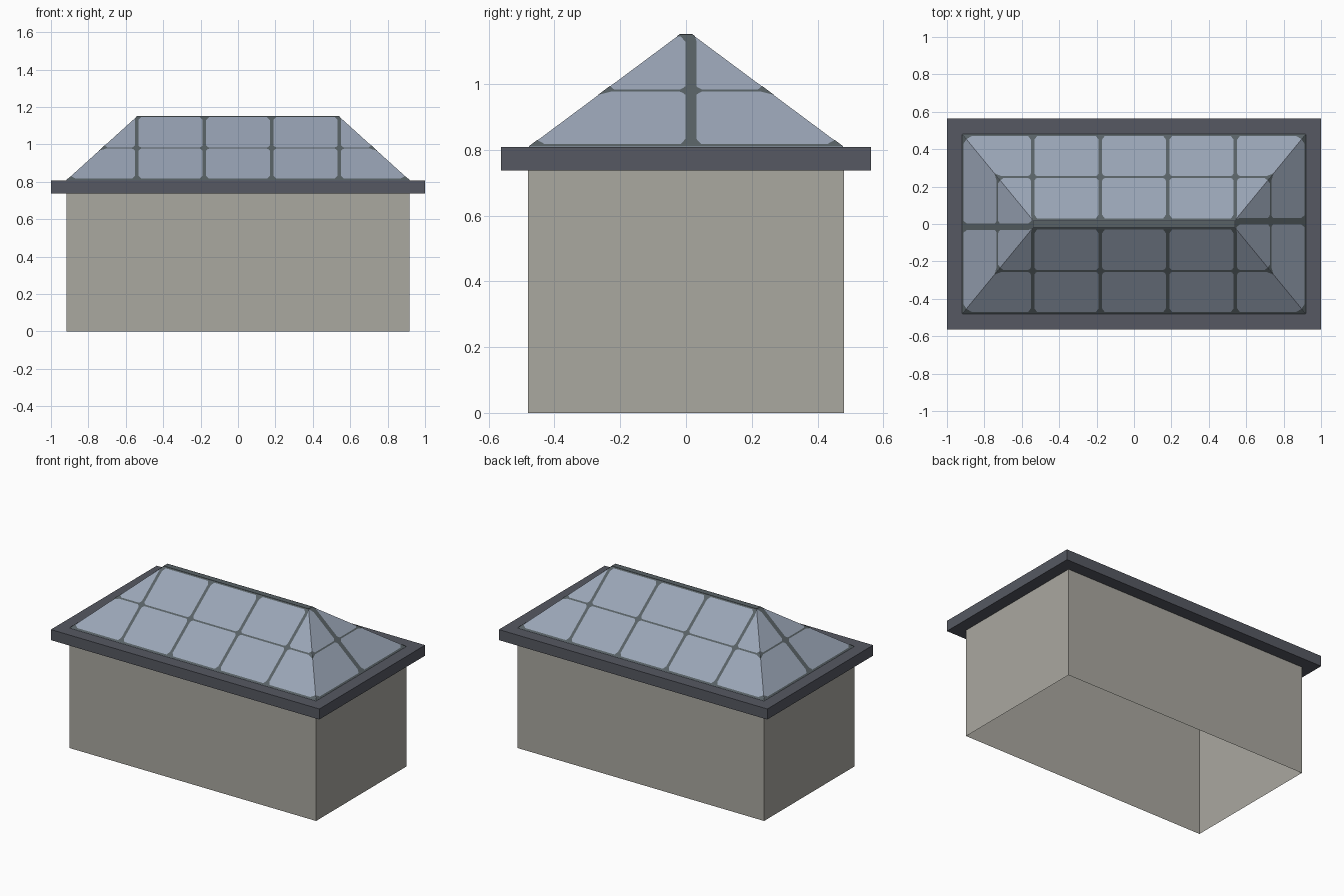
import bpy, bmesh
from mathutils import Vector

if "Cube" in bpy.data.objects:
    bpy.data.objects.remove(bpy.data.objects["Cube"])


def mat(name, srgb):
    m = bpy.data.materials.new(name)
    lin = [((c / 255 + 0.055) / 1.055) ** 2.4 for c in srgb]
    m.diffuse_color = (*lin, 1)
    m.use_nodes = True
    m.node_tree.nodes["Principled BSDF"].inputs["Base Color"].default_value = m.diffuse_color
    return m


STONE = mat("warm grey wall", (170, 168, 160))
SLATE = mat("dark slate", (86, 89, 98))
GLASS = mat("blue grey glass", (153, 164, 181))
BARS = mat("glazing bar grey", (88, 97, 101))


def make(name, bm, *mats):
    me = bpy.data.meshes.new(name)
    bm.to_mesh(me)
    bm.free()
    for m in mats:
        me.materials.append(m)
    ob = bpy.data.objects.new(name, me)
    bpy.context.collection.objects.link(ob)
    return ob


def box(name, hx, hy, z0, z1, m, open_ends=False):
    bm = bmesh.new()
    bmesh.ops.create_cube(bm, size=1)
    for v in bm.verts:
        v.co = Vector((v.co.x * 2 * hx, v.co.y * 2 * hy, z0 + (v.co.z + 0.5) * (z1 - z0)))
    if open_ends:
        bm.normal_update()
        ends = [f for f in bm.faces if abs(f.normal.z) > 0.5]
        bmesh.ops.delete(bm, geom=ends, context='FACES_ONLY')
    return make(name, bm, m)


# Hollow wall block and overhanging slab
box("wall_block", 0.918, 0.48, 0, 0.74, STONE, True)
box("eave_slab", 1.0, 0.563, 0.737, 0.808, SLATE)

# Roof slopes: u runs along the eave, t goes 0 (eave) to 1 (ridge)
Z0, RISE = 0.808, 0.342
BX, BY, TX, TY = 0.918, 0.48, 0.54, 0.02


def hx(t): return BX + (TX - BX) * t
def hy(t): return BY + (TY - BY) * t


def place(axis, s, u, t):
    half = hx(t) if axis == 'x' else hy(t)
    u = max(-half, min(half, u))
    z = Z0 + RISE * t
    return Vector((u, s * hy(t), z)) if axis == 'x' else Vector((s * hx(t), u, z))


def outward(axis, s):
    if axis == 'x':
        return Vector((0, s * RISE, BY - TY)).normalized()
    return Vector((s * RISE, 0, BX - TX)).normalized()


def face(bm, axis, s, pts, lift=0.0):
    n = outward(axis, s)
    cos = []
    for u, t in pts:
        p = place(axis, s, u, t) + n * lift
        if not cos or (p - cos[-1]).length > 1e-5:
            cos.append(p)
    f = bm.faces.new([bm.verts.new(p) for p in cos])
    f.normal_update()
    if f.normal.dot(n) < 0:
        f.normal_flip()


SIDES = [('x', -1), ('x', 1), ('y', -1), ('y', 1)]

# Glass hipped roof
bm = bmesh.new()
for axis, s in SIDES:
    face(bm, axis, s, [(-2, 0), (2, 0), (2, 1), (-2, 1)])
bmesh.ops.remove_doubles(bm, verts=bm.verts, dist=1e-4)
make("glass_roof", bm, GLASS)

# Flat ridge cap
box("ridge_cap", TX, TY, Z0 + RISE - 0.004, Z0 + RISE + 0.002, BARS)

# Glazing bars with flared joints
for axis, s in SIDES:
    bm = bmesh.new()
    long = axis == 'x'
    half = hx if long else hy
    slope = 0.573 if long else 0.51
    centres = [-0.542, -0.18, 0.18, 0.542] if long else [0.015 * s]
    w = 0.01 if long else 0.017
    k = 1 / slope

    def plate(pts):
        face(bm, axis, s, pts, 0.002)

    # eave, middle and ridge strips
    for t0, t1 in ((0, 0.024), (0.49, 0.51), (0.982, 1)):
        plate([(-2, t0), (2, t0), (2, t1), (-2, t1)])
    for c in centres:
        # upright bar
        plate([(c - w, 0), (c + w, 0), (c + w, 0.93), (c + w, 1),
               (c - w, 1), (c - w, 0.93)])
        # four-pointed joint
        r, q = w + 0.024, w + 0.006
        plate([(c + a, 0.5 + b * k) for a, b in
               ((r, 0), (q, 0.012), (0, 0.04), (-q, 0.012),
                (-r, 0), (-q, -0.012), (0, -0.04), (q, -0.012))])
        # flare at the eave and ridge
        for e, d in ((0.02, 0.025), (0.984, -0.025)):
            plate([(c - w - 0.015, e), (c + w + 0.015, e),
                   (c + w, e + d * k), (c - w, e + d * k)])
    # rounded-off pane corners along the hips
    for g in (-1, 1):
        plate([(g * half(0.54), 0.54), (g * half(0.46), 0.46), (g * (half(0.5) - 0.035), 0.5)])
        plate([(g * half(0), 0), (g * (half(0) - 0.05), 0.024), (g * half(0.06), 0.06)])
    place_name = {('x', -1): "front", ('x', 1): "back", ('y', -1): "left", ('y', 1): "right"}
    make(place_name[axis, s] + "_glazing_bars", bm, BARS)
